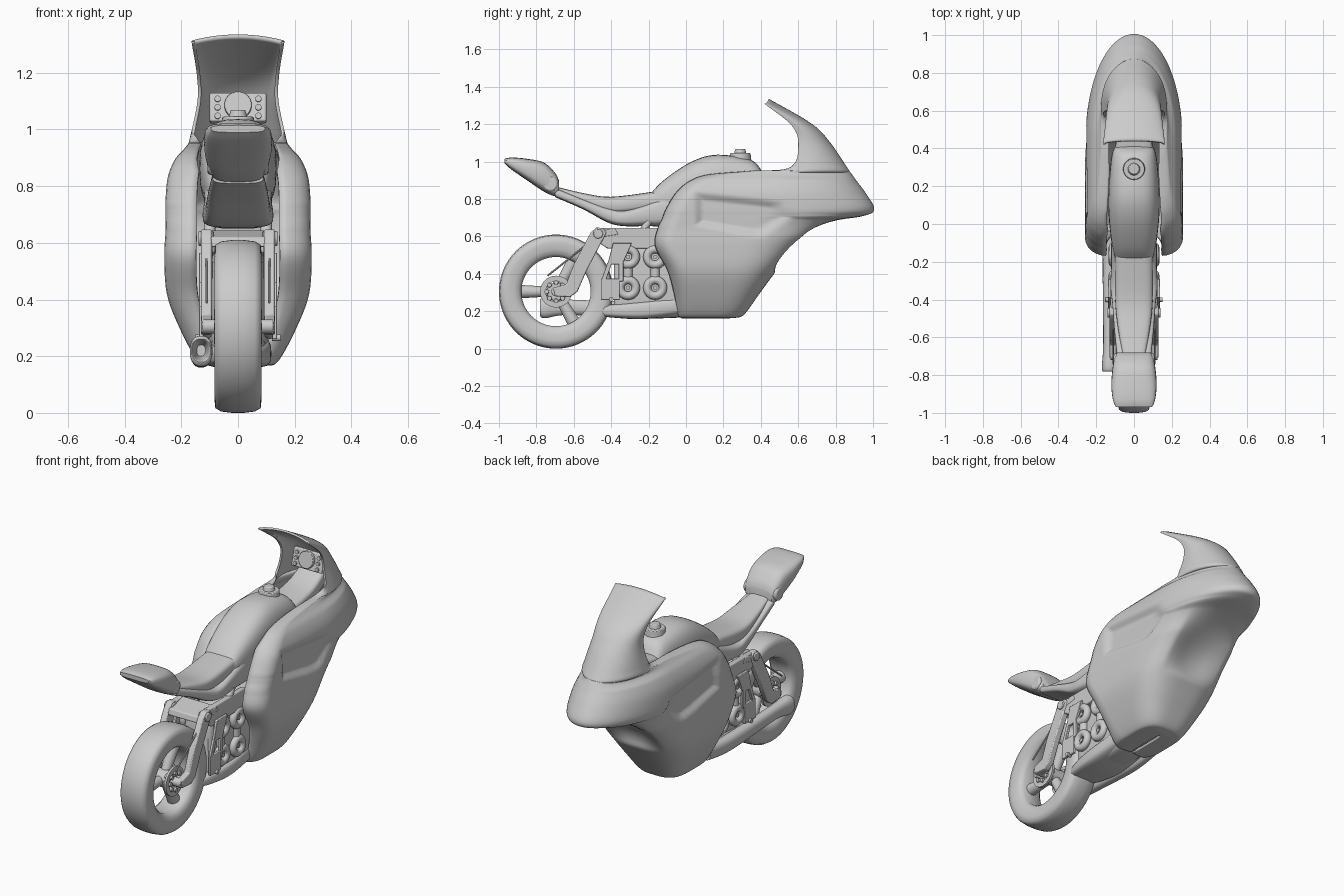
import bpy, bmesh, math
from mathutils import Vector, Matrix

if "Cube" in bpy.data.objects:
    bpy.data.objects.remove(bpy.data.objects["Cube"])


def clamp(t):
    return min(max(t, 0), 1)


def spline(rows, steps):
    """Catmull-Rom through rows of numbers."""
    rows = [Vector(r) for r in rows]
    out = []
    for i in range(len(rows) - 1):
        a, b, c, d = rows[max(i - 1, 0)], rows[i], rows[i + 1], rows[min(i + 2, len(rows) - 1)]
        for s in range(steps):
            t = s / steps
            out.append(0.5 * (2 * b + (c - a) * t + (2 * a - 5 * b + 4 * c - d) * t * t
                              + (3 * b - a - 3 * c + d) * t ** 3))
    return out + [rows[-1]]


def finish(name, bm, mirror=False, bevel=0, solid=0, angle=35):
    bmesh.ops.recalc_face_normals(bm, faces=bm.faces)
    me = bpy.data.meshes.new(name)
    bm.to_mesh(me)
    bm.free()
    ob = bpy.data.objects.new(name, me)
    bpy.context.collection.objects.link(ob)
    bpy.ops.object.select_all(action='DESELECT')
    ob.select_set(True)
    bpy.context.view_layer.objects.active = ob
    bpy.ops.object.shade_smooth_by_angle(angle=math.radians(angle))
    if solid:
        m = ob.modifiers.new("Thickness", 'SOLIDIFY')
        m.thickness, m.offset = solid, 0
    if bevel:
        m = ob.modifiers.new("Bevel", 'BEVEL')
        m.width, m.segments = bevel, 2
    if mirror:
        ob.modifiers.new("Mirror", 'MIRROR')
    return ob


def skin(bm, rings, closed):
    vs = [[bm.verts.new(p) for p in r] for r in rings]
    n = len(vs[0])
    for a, b in zip(vs, vs[1:]):
        for j in range(n if closed else n - 1):
            k = (j + 1) % n
            bm.faces.new((a[j], a[k], b[k], b[j]))
    return vs


def loft(name, secs, n=2.8, cx=0, seg=28):
    """Rounded sections along y: (y, z low, z high, half width)."""
    bm = bmesh.new()
    rings = []
    for y, lo, hi, w in spline(secs, 5):
        ring = []
        for i in range(seg):
            c, s = math.cos(i * math.tau / seg), math.sin(i * math.tau / seg)
            ring.append((cx + w * math.copysign(abs(c) ** (2 / n), c), y,
                         (lo + hi) / 2 + (hi - lo) / 2 * math.copysign(abs(s) ** (2 / n), s)))
        rings.append(ring)
    vs = skin(bm, rings, True)
    bm.faces.new(vs[0])
    bm.faces.new(vs[-1])
    return finish(name, bm)


def lathe(name, prof, y, z, seg=48, **kw):
    """Closed (radius, x) profile turned about the x axis."""
    bm = bmesh.new()
    rings = [[(x, y + r * math.cos(i * math.tau / seg), z + r * math.sin(i * math.tau / seg))
              for i in range(seg)] for r, x in prof + prof[:1]]
    skin(bm, rings, True)
    bmesh.ops.remove_doubles(bm, verts=bm.verts, dist=1e-5)
    return finish(name, bm, **kw)


def plate(name, pts, x0, x1, mirror=True, bevel=0.006):
    """Side outline (y, z) extruded across x."""
    bm = bmesh.new()
    f = bm.faces.new([bm.verts.new((x0, y, z)) for y, z in pts])
    ext = bmesh.ops.extrude_face_region(bm, geom=[f])
    bmesh.ops.translate(bm, vec=(x1 - x0, 0, 0),
                        verts=[v for v in ext['geom'] if isinstance(v, bmesh.types.BMVert)])
    return finish(name, bm, mirror, bevel)


def rod(name, a, b, r0, r1=None, seg=20, **kw):
    a, b = Vector(a), Vector(b)
    bm = bmesh.new()
    m = Matrix.Translation((a + b) / 2) @ (b - a).to_track_quat('Z', 'Y').to_matrix().to_4x4()
    bmesh.ops.create_cone(bm, cap_ends=True, segments=seg, radius1=r0, radius2=r1 or r0,
                          depth=(b - a).length, matrix=m)
    return finish(name, bm, **kw)


# Fairing and windscreen: plan slices (z, front, back, half width)
slices = [(.168, .22, -.02, .01), (.172, .27, -.03, .1), (.19, .31, -.04, .14), (.3, .39, -.06, .2),
          (.42, .48, -.095, .245), (.55, .6, -.16, .254), (.64, .72, -.147, .25), (.69, .83, -.125, .25),
          (.715, .96, -.115, .25), (.75, 1, -.1, .25), (.83, .955, -.05, .242), (.89, .91, .02, .218),
          (.925, .885, .12, .188), (.945, .87, .34, .172), (.965, .857, .56, .165), (1.1, .765, .6, .137),
          (1.2, .665, .56, .14), (1.325, .44, .42, .158)]
pocket = [(.04, .845), (.5, .795), (.57, .7), (.4, .585), (.04, .65)]


def pocket_depth(y, z):
    d = 1
    for (ay, az), (by, bz) in zip(pocket, pocket[1:] + pocket[:1]):
        d = min(d, ((y - ay) * (bz - az) - (z - az) * (by - ay)) / math.hypot(by - ay, bz - az))
    t = clamp(d / .05)
    return .022 * t * t * (3 - 2 * t)


rings = []
for z, front, back, w in spline(slices, 9):
    mid = back + (front - back) * (.5 - .3 * clamp((z - .9) / .08))
    power = 2 / (2 + 1.2 * clamp((.72 - z) / .12))
    hollow = .08 * max(0, 1 - ((z - .57) / .16) ** 2)
    curl = .58 + .16 * clamp((z - .85) / .08) + .26 * clamp((z - .94) / .05)
    bend = min(.09, (mid - back) * .6)
    half = []
    for i in range(25):
        s, c = math.sin(i * math.pi / 48), max(math.cos(i * math.pi / 48), 0)
        x = s ** power
        half.append((x * w, mid + (front - mid) * c ** power - hollow * max(0, 1 - (x * 1.4) ** 2)))
    half += [(w, mid + (back + bend - mid) * i / 26) for i in range(1, 27)]
    half += [(w * (curl + (1 - curl) * math.cos(i * math.pi / 12)),
              back + bend * (1 - math.sin(i * math.pi / 12))) for i in range(1, 7)]
    droop = .02 * clamp((z - 1.2) / .12)
    half = [(x - (pocket_depth(y, z) if x > .6 * w else 0), y, z + .005 * clamp((z - 1.2) / .12) - droop * (x / w) ** 2)
            for x, y in half]
    rings.append([(-x, y, h) for x, y, h in half[:0:-1]] + half)
bm = bmesh.new()
skin(bm, rings, False)
finish("fairing", bm, solid=.012, angle=60)

# Tank, seat and tail
loft("fuel_tank", [(-.23, .755, .775, .06), (-.2, .74, .815, .09), (-.12, .7, .9, .115), (.03, .7, 1, .133),
                   (.17, .7, 1.037, .135), (.35, .75, 1.008, .12), (.41, .85, .94, .1)])
rod("filler_base", (0, .29, 1), (0, .29, 1.045), .06, .055, seg=32, bevel=.004)
rod("filler_cap", (0, .29, 1.04), (0, .29, 1.068), .034, .026, seg=24, bevel=.004)
loft("seat_frame", [(-.7, .81, .86, .09), (-.55, .745, .8, .105), (-.42, .675, .755, .115),
                    (-.33, .655, .74, .125), (-.2, .655, .78, .12), (-.05, .65, .85, .12)], n=4)
loft("seat_cushion", [(-.69, .82, .865, .06), (-.55, .765, .832, .085), (-.4, .72, .812, .1),
                      (-.17, .74, .84, .1)], n=3.5)
loft("tail_pad", [(-.97, .99, 1.015, .095), (-.93, .955, 1.022, .112), (-.85, .9, 1.015, .12),
                  (-.76, .84, .995, .113), (-.7, .815, .94, .1), (-.68, .83, .9, .085)], n=3.4)
rod("tail_hinge", (-.108, -.725, .88), (.108, -.725, .88), .04, seg=28, bevel=.01)

# Cockpit behind the screen
loft("steering_cover", [(.36, .85, .935, .1), (.58, .88, .97, .09), (.74, .95, 1.06, .08)], n=4)
plate("dashboard", [(.635, 1.03), (.665, 1.13), (.69, 1.125), (.67, 1.02)], -.1, .1, mirror=False)
rod("gauge", (0, .665, 1.08), (0, .632, 1.088), .048, seg=32, bevel=.003)
for i in range(3):
    y, z = .64 + .009 * i, 1.045 + .03 * i
    rod("dash_button", (.072, y + .015, z), (.072, y - .01, z + .004), .011, seg=12, mirror=True)

# Rear wheel
Y, Z = -.695, .305
side = [(.185, .055), (.2, .073), (.225, .081), (.26, .083), (.288, .08), (.3, .06), (.305, .02)]
lathe("rear_tyre", side + [(r, -x) for r, x in side[::-1]], Y, Z, seg=72, angle=65)
for i in range(3):
    a = math.pi + i * math.tau / 3
    d, c = Vector((0, math.cos(a), math.sin(a))), Vector((0, Y, Z))
    rod("wheel_spoke", c + d * .03, c + d * .2, .026, .036)
for name, x, r in (("wheel_hub", .06, .05), ("axle", .125, .025)):
    rod(name, (-x, Y, Z), (x, Y, Z), r, seg=32, bevel=.005)
lathe("brake_disc", [(.055, .062), (.085, .062), (.085, .075), (.055, .075)], Y, Z, mirror=True)
for i in range(8):
    a = i * math.tau / 8
    p = (Y + .05 * math.cos(a), Z + .05 * math.sin(a))
    rod("hub_bolt", (.04, *p), (.085, *p), .014, .012, seg=12, mirror=True)

# Swing arms, rails and cross brace
plate("swing_arm", [(-.425, .62), (-.445, .645), (-.48, .648), (-.51, .62), (-.6, .45), (-.64, .345),
                    (-.71, .325), (-.7, .28), (-.62, .275), (-.58, .305), (-.53, .42)], .092, .13)
plate("side_rail", [(-.5, .63), (-.44, .645), (-.1, .645), (-.1, .535), (-.42, .535), (-.47, .57)], .09, .122)
plate("rear_brace", [(-.52, .585), (-.51, .62), (-.38, .645), (-.36, .61)], -.125, .125, mirror=False)
rod("arm_pivot", (.085, -.47, .615), (.14, -.47, .615), .026, mirror=True, bevel=.004)
rod("brake_line", (.11, -.74, .39), (.11, -.5, .58), .005, seg=8, mirror=True)
rod("frame_strut", (.1, -.27, .56), (.1, -.2, .68), .02, mirror=True)

# Foot-rest brackets: (low y, low width, low z, high y, high width, high z)
for name, y0, w0, z0, y1, w1, z1 in (("top", -.42, .08, .45, -.39, .1, .565), ("rear_bar", -.455, .025, .36, -.42, .025, .46),
                                     ("front_bar", -.36, .025, .36, -.36, .025, .46), ("base", -.455, .1, .26, -.455, .1, .375)):
    plate("foot_bracket_" + name, [(y0, z0), (y0 + w0, z0), (y1 + w1, z1), (y1, z1)], .122, .138, bevel=.003)
rod("foot_peg", (.12, -.4, .265), (.15, -.4, .265), .012, mirror=True)

# Engine with round covers, and exhaust
loft("engine", [(-.385, .2, .5, .075), (-.33, .17, .57, .095), (0, .17, .62, .11), (.28, .26, .58, .1)], n=5)
loft("engine_pan", [(-.5, .18, .22, .06), (-.38, .165, .24, .1), (-.2, .16, .26, .118), (.1, .2, .3, .1)], n=4)
ring = [(.042 + .022 * math.cos(a * math.tau / 12), .112 + .022 * math.sin(a * math.tau / 12)) for a in range(12)]
for y in (-.165, -.31):
    for z in (.325, .49):
        lathe("engine_ring", ring, y, z, seg=32, mirror=True)
        rod("engine_ring_bolt", (.09, y, z), (.122, y, z), .012, seg=12, mirror=True)
    rod("engine_link", (.1, y, .36), (.1, y, .46), .025, mirror=True)
loft("exhaust", [(-.7, .2, .24, .015), (-.77, .185, .255, .027), (-.78, .175, .265, .036), (-.75, .163, .272, .04),
                 (-.62, .18, .262, .033), (-.2, .16, .25, .036), (0, .18, .26, .03)], n=2.4, cx=-.13)
